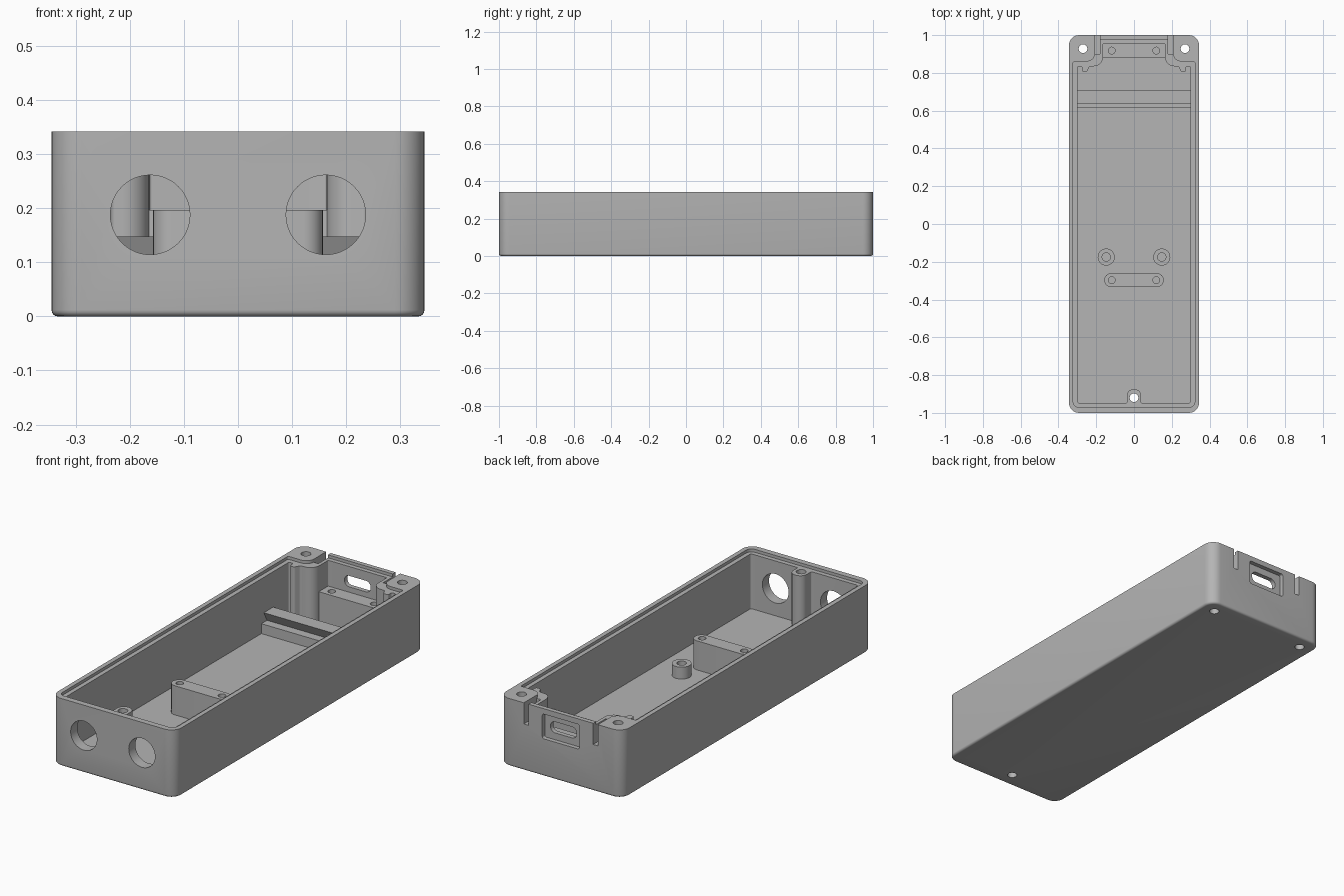
import bpy, bmesh, math
from mathutils import Vector, Matrix

if "Cube" in bpy.data.objects:
    bpy.data.objects.remove(bpy.data.objects["Cube"])

grey = bpy.data.materials.new("plain grey")
grey.use_nodes = True
COLOUR = (0.46, 0.46, 0.46, 1)
grey.diffuse_color = COLOUR
grey.node_tree.nodes["Principled BSDF"].inputs["Base Color"].default_value = COLOUR


def rounded(corners, steps=8):
    """Outline from (x, y, radius) corners, each replaced by an arc."""
    pts = []
    for i, (x, y, r) in enumerate(corners):
        p = Vector((x, y, 0))
        if r == 0:
            pts.append(p)
            continue
        a = (Vector((*corners[i - 1][:2], 0)) - p).normalized()
        b = (Vector((*corners[(i + 1) % len(corners)][:2], 0)) - p).normalized()
        half = a.angle(b) / 2
        c = p + (a + b).normalized() * r / math.sin(half)
        t = r / math.tan(half)
        u, v = (p + a * t - c).normalized(), (p + b * t - c).normalized()
        pts += [c + u.slerp(v, k / steps) * r for k in range(steps + 1)]
    return pts


def mirrored(side):
    return rounded(side + [(-x, y, r) for x, y, r in reversed(side)])


def rect(w, h, r=0, cx=0, cy=0):
    return rounded([(cx + sx * w / 2, cy + sy * h / 2, r)
                    for sx, sy in ((-1, -1), (1, -1), (1, 1), (-1, 1))])


def circle(r, cx=0, cy=0, n=48):
    return [Vector((cx + r * math.cos(k * math.tau / n),
                    cy + r * math.sin(k * math.tau / n), 0)) for k in range(n)]


def prism(name, outline, low, high, axis="Z", bevel=0):
    """Extrude an outline along an axis; X uses (y, z) and Y uses (x, z) outlines."""
    bm = bmesh.new()
    base = bm.faces.new([bm.verts.new((p.x, p.y, low)) for p in outline])
    rim = list(base.edges)
    top = bmesh.ops.extrude_face_region(bm, geom=[base], use_keep_orig=True)["geom"]
    bmesh.ops.translate(bm, vec=(0, 0, high - low),
                        verts=[g for g in top if isinstance(g, bmesh.types.BMVert)])
    bmesh.ops.recalc_face_normals(bm, faces=bm.faces)
    if bevel:
        bmesh.ops.bevel(bm, geom=rim, offset=bevel, segments=4, profile=0.5,
                        affect="EDGES")
    if axis == "X":
        bm.transform(Matrix(((0, 0, 1, 0), (1, 0, 0, 0), (0, 1, 0, 0), (0, 0, 0, 1))))
    elif axis == "Y":
        bm.transform(Matrix(((1, 0, 0, 0), (0, 0, 1, 0), (0, 1, 0, 0), (0, 0, 0, 1))))
    bmesh.ops.recalc_face_normals(bm, faces=bm.faces)
    mesh = bpy.data.meshes.new(name)
    bm.to_mesh(mesh)
    bm.free()
    mesh.materials.append(grey)
    obj = bpy.data.objects.new(name, mesh)
    bpy.context.collection.objects.link(obj)
    return obj


def cut(obj, *args):
    """Subtract a prism from an object and discard the cutter."""
    cutter = prism("cutter", *args)
    cutter.hide_render = True
    mod = obj.modifiers.new("cut", "BOOLEAN")
    mod.operation, mod.solver, mod.object = "DIFFERENCE", "EXACT", cutter
    bpy.context.view_layer.update()
    result = obj.evaluated_get(bpy.context.evaluated_depsgraph_get())
    mesh = bpy.data.meshes.new_from_object(result)
    obj.modifiers.clear()
    obj.data = mesh
    bpy.data.objects.remove(cutter)


HEIGHT, FLOOR, SHELF, OVER = 0.342, 0.05, 0.327, 0.5

# Case shell with a rounded lower edge
case = prism("case_shell", rect(0.69, 2.0, 0.055), 0, HEIGHT, "Z", 0.012)

# Cavity wrapping the front screw post and the two rear corner posts
cavity = mirrored([(0.038, -0.874, 0.036), (0.038, -0.947, 0.004),
                   (0.30, -0.947, 0.01), (0.30, 0.835, 0.008),
                   (0.275, 0.835, 0.008), (0.275, 0.805, 0.008),
                   (0.25, 0.805, 0.012), (0.235, 0.835, 0.012),
                   (0.164, 0.835, 0.05), (0.164, 0.955, 0.005)])
cut(case, cavity, FLOOR, OVER)

# Stepped lid seat
seat = mirrored([(0.322, -0.97, 0.03), (0.322, 0.86, 0.008),
                 (0.206, 0.86, 0.045), (0.206, 0.977, 0.005)])
cut(case, seat, SHELF, OVER)

# Screw holes through the posts
for x, y in ((0, -0.92), (-0.27, 0.928), (0.27, 0.928)):
    cut(case, circle(0.023, x, y), -0.1, OVER)

# Round openings: two in the front, one in the right-hand wall
for s in (-1, 1):
    cut(case, circle(0.0735, s * 0.1625, 0.188), -1.1, -0.92, "Y")
cut(case, circle(0.088, -0.44, 0.18), -0.5, -0.25, "X")

# Rear lid slots, connector recess and connector opening
for s in (-1, 1):
    cut(case, rect(0.026, 0.2, 0, s * 0.194, 1.0), 0.235, OVER)
cut(case, rect(0.208, 0.125, 0.01, 0, 0.252), 0.978, 1.1, "Y")
cut(case, rect(0.146, 0.056, 0.026, 0, 0.252), 0.92, 1.1, "Y")

# Circuit board supports with screw holes
front_support = prism("front_board_support", rect(0.314, 0.074, 0.036, 0, -0.297),
                      FLOOR - 0.01, 0.197)
rear_support = prism("rear_board_support", rect(0.34, 0.085, 0, 0, 0.9225),
                     FLOOR - 0.01, 0.197)
for support, y in ((front_support, -0.297), (rear_support, 0.918)):
    for s in (-1, 1):
        cut(support, circle(0.018, s * 0.118, y, 32), 0.1, OVER)

# Short hollow standoffs
standoffs = []
for s, side in ((-1, "right"), (1, "left")):
    post = prism(side + "_standoff", circle(0.045, s * 0.147, -0.175), FLOOR - 0.01, 0.11)
    cut(post, circle(0.022, s * 0.147, -0.175), FLOOR + 0.005, OVER)
    standoffs.append(post)

# Cross ridge with an undercut notch
ridge_profile = [Vector((y, z, 0)) for y, z in (
    (0.615, FLOOR - 0.01), (0.71, FLOOR - 0.01), (0.71, 0.148),
    (0.635, 0.148), (0.66, 0.1), (0.615, 0.1))]
ridge = prism("cross_ridge", ridge_profile, -0.31, 0.31, "X")

# Smooth curved walls, keep edges crisp
bpy.ops.object.select_all(action="DESELECT")
for obj in [case, front_support, rear_support, ridge] + standoffs:
    obj.select_set(True)
    bpy.context.view_layer.objects.active = obj
bpy.ops.object.shade_smooth_by_angle(angle=math.radians(30))
